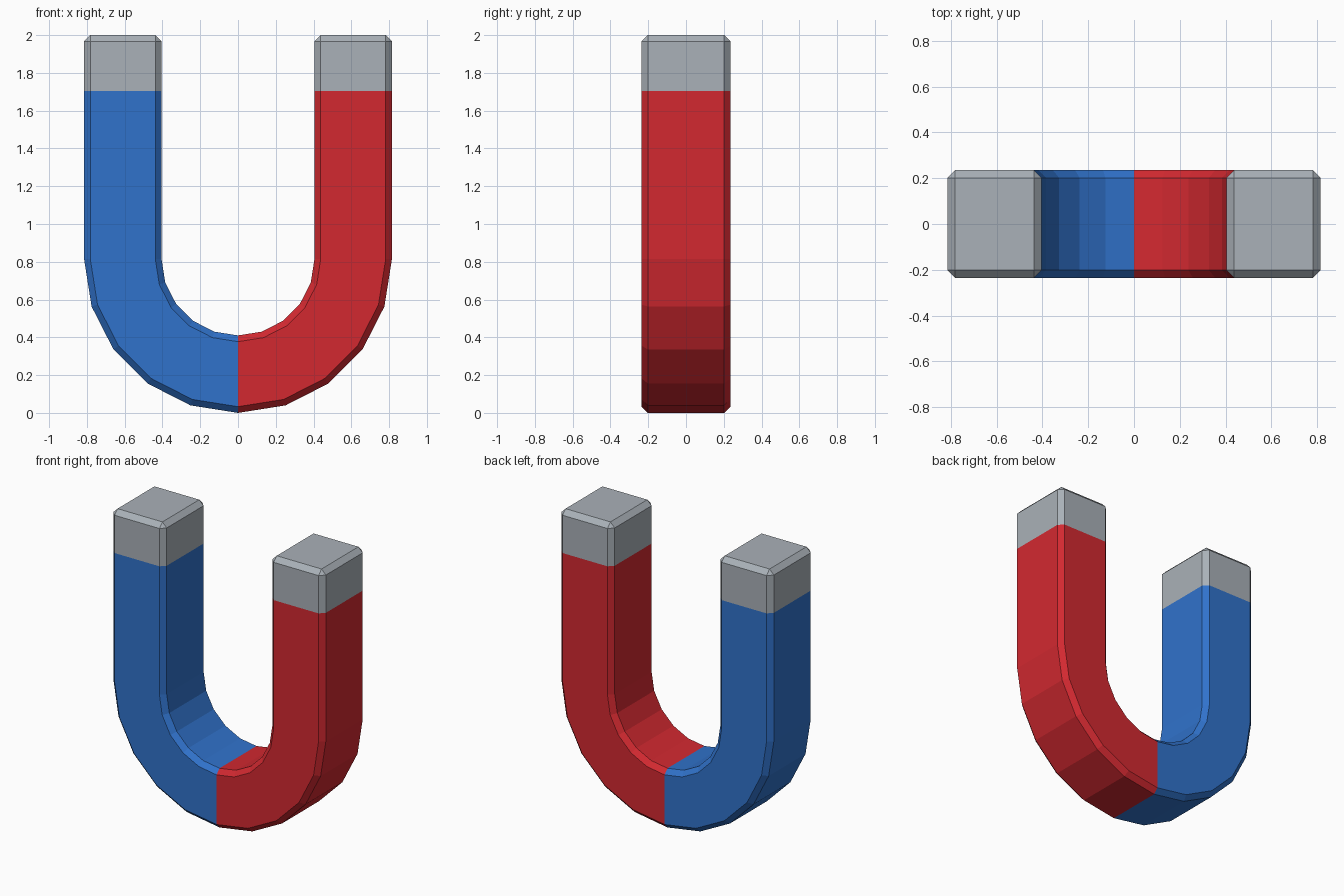
import bpy, bmesh
from math import sin, cos, radians

if "Cube" in bpy.data.objects:
    bpy.data.objects.remove(bpy.data.objects["Cube"])

R_MID, HALF_W, HALF_D, BEV = 0.61, 0.205, 0.235, 0.033
CZ = 0.815           # height of the bend centre
TIP_Z, TOP_Z = 1.705, 2.0


def material(name, rgb):
    m = bpy.data.materials.new(name)
    m.diffuse_color = (*rgb, 1)
    m.use_nodes = True
    m.node_tree.nodes["Principled BSDF"].inputs["Base Color"].default_value = m.diffuse_color
    return m


def section(cap=False):
    # chamfered rectangle; the cap version shrinks to the inner rectangle
    w, d, wi, di = HALF_W, HALF_D, HALF_W - BEV, HALF_D - BEV
    if cap:
        w, d = wi, di
    return [(w, -di), (w, di), (wi, d), (-wi, d),
            (-w, di), (-w, -di), (-wi, -d), (wi, -d)]


def ring(side, angle, z=None, cap=False):
    # section placed on the bend at an angle, or on the straight leg at height z
    pts = []
    for u, y in section(cap):
        r = R_MID + u
        pts.append((side * r * sin(angle), y,
                    CZ - r * cos(angle) if z is None else z))
    return pts


def sweep(name, rings, side, mat, capped=False):
    bm = bmesh.new()
    loops = [[bm.verts.new(p) for p in r] for r in rings]
    for a, b in zip(loops, loops[1:]):
        for j in range(8):
            k = (j + 1) % 8
            bm.faces.new((a[j], a[k], b[k], b[j]))
    if capped:
        bm.faces.new(loops[-1])
    if side < 0:
        bmesh.ops.reverse_faces(bm, faces=bm.faces[:])
    bmesh.ops.remove_doubles(bm, verts=bm.verts[:], dist=1e-4)
    me = bpy.data.meshes.new(name)
    bm.to_mesh(me)
    bm.free()
    me.materials.append(mat)
    ob = bpy.data.objects.new(name, me)
    bpy.context.collection.objects.link(ob)


red = material("red", (0.65, 0.022, 0.03))
blue = material("blue", (0.03, 0.17, 0.60))
steel = material("steel", (0.40, 0.44, 0.48))
Q = radians(90)

for side, label, mat in ((1, "red", red), (-1, "blue", blue)):
    # half of the bend plus the straight leg
    arm = [ring(side, radians(18 * i)) for i in range(6)]
    arm.append(ring(side, Q, TIP_Z))
    sweep(label + "_arm", arm, side, mat)
    # bare metal pole tip with chamfered end
    tip = [ring(side, Q, TIP_Z), ring(side, Q, TOP_Z - BEV),
           ring(side, Q, TOP_Z, cap=True)]
    sweep(label + "_side_tip", tip, side, steel, capped=True)
